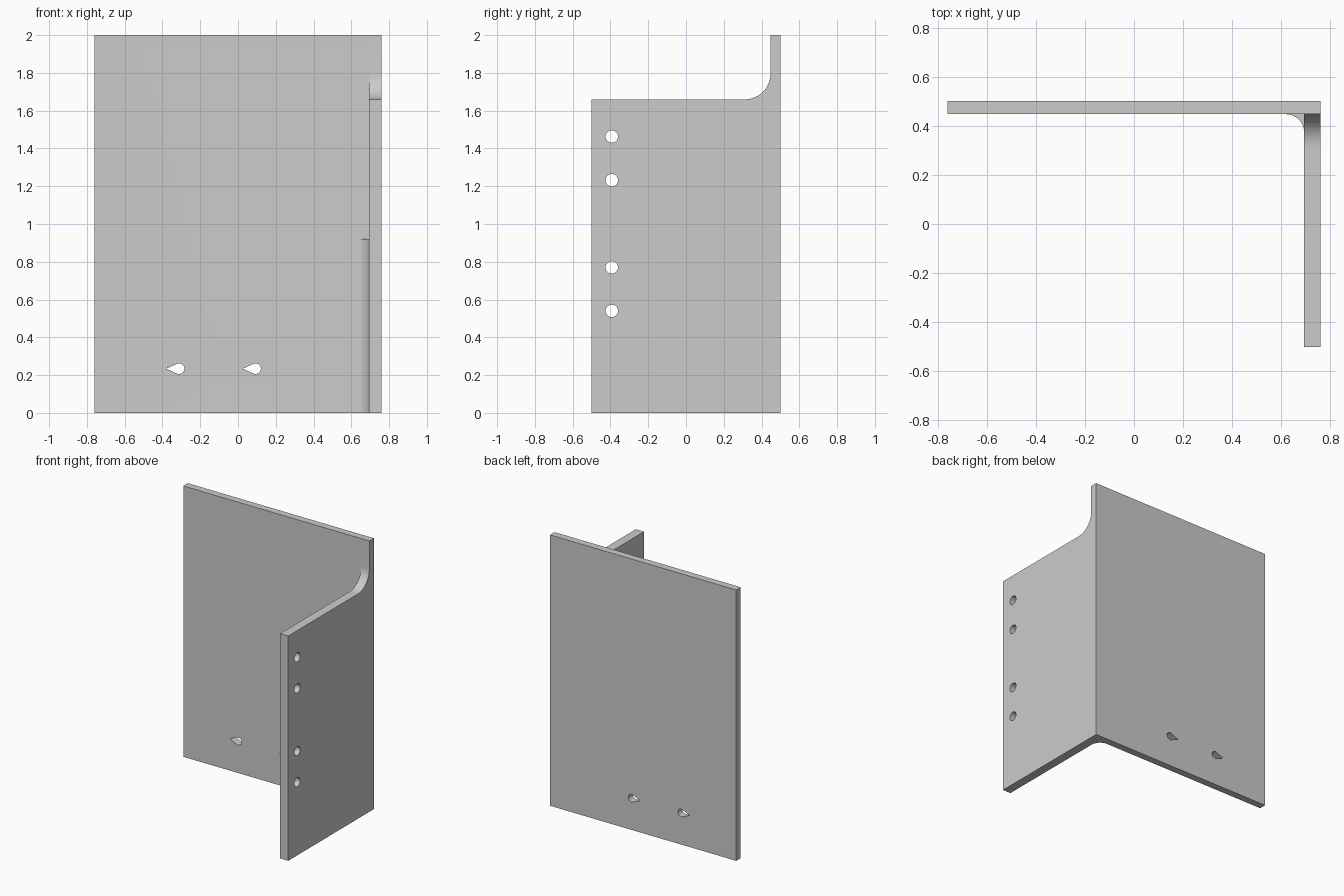
import bpy, bmesh
from math import cos, sin, pi, acos
from mathutils import Vector

if "Cube" in bpy.data.objects:
    bpy.data.objects.remove(bpy.data.objects["Cube"])

W, T_BACK, X_IN, Y_IN = 0.76, 0.053, 0.693, 0.447


def prism(name, points, axis, lo, hi):
    """Extrude a 2D outline along an axis; the points use the other two axes in order."""
    def place(p, d):
        c = list(p)
        c.insert(axis, d)
        return Vector(c)
    bm = bmesh.new()
    face = bm.faces.new([bm.verts.new(place(p, lo)) for p in points])
    top = bmesh.ops.extrude_face_region(bm, geom=[face])["geom"]
    shift = place((0, 0), hi - lo)
    bmesh.ops.translate(bm, vec=shift, verts=[v for v in top if isinstance(v, bmesh.types.BMVert)])
    bmesh.ops.recalc_face_normals(bm, faces=bm.faces)
    mesh = bpy.data.meshes.new(name)
    bm.to_mesh(mesh)
    bm.free()
    ob = bpy.data.objects.new(name, mesh)
    bpy.context.collection.objects.link(ob)
    return ob


def arc(cx, cy, r, a0, a1, n):
    return [(cx + r * cos(a0 + (a1 - a0) * i / n), cy + r * sin(a0 + (a1 - a0) * i / n))
            for i in range(n + 1)]


def combine(target, other, operation):
    mod = target.modifiers.new(other.name, "BOOLEAN")
    mod.object, mod.operation, mod.solver = other, operation, "EXACT"
    bpy.context.view_layer.objects.active = target
    bpy.ops.object.modifier_apply(modifier=mod.name)
    bpy.data.objects.remove(other, do_unlink=True)


# Side plate with the curved step up to the back plate
R = 0.135
side = [(-0.5, 0), (0.5, 0), (0.5, 2), (Y_IN, 2)]
side += arc(Y_IN - R, 1.66 + R, R, 0, -pi / 2, 14) + [(-0.5, 1.66)]
bracket = prism("angle_bracket", side, 0, X_IN, W)

# Back plate
back = prism("back_plate", [(-W, 0), (X_IN, 0), (X_IN, 2), (-W, 2)], 1, Y_IN, 0.5)
combine(bracket, back, "UNION")

# Lower inside corner fillet
F = 0.075
fillet = arc(X_IN - F, Y_IN - F, F, 0, pi / 2, 14)
fillet += [(X_IN - F, Y_IN + 0.02), (X_IN + 0.02, Y_IN + 0.02), (X_IN + 0.02, Y_IN - F)]
combine(bracket, prism("corner_fillet", fillet, 2, 0, 0.92), "UNION")

# Round holes in the side plate
for z in (0.54, 0.77, 1.232, 1.463):
    hole = prism("round_hole", arc(-0.393, z, 0.033, 0, 2 * pi, 32)[:-1], 0, 0.6, 0.9)
    combine(bracket, hole, "DIFFERENCE")

# Teardrop keyholes in the back plate
r, tip = 0.028, 0.068
a = pi - acos(r / tip)
for x in (-0.312, 0.093):
    drop = arc(x, 0.234, r, -a, a, 24) + [(x - tip, 0.234)]
    combine(bracket, prism("keyhole", drop, 1, 0.35, 0.6), "DIFFERENCE")

bracket.select_set(True)
bpy.context.view_layer.objects.active = bracket
bpy.ops.object.shade_smooth_by_angle(angle=0.5)
